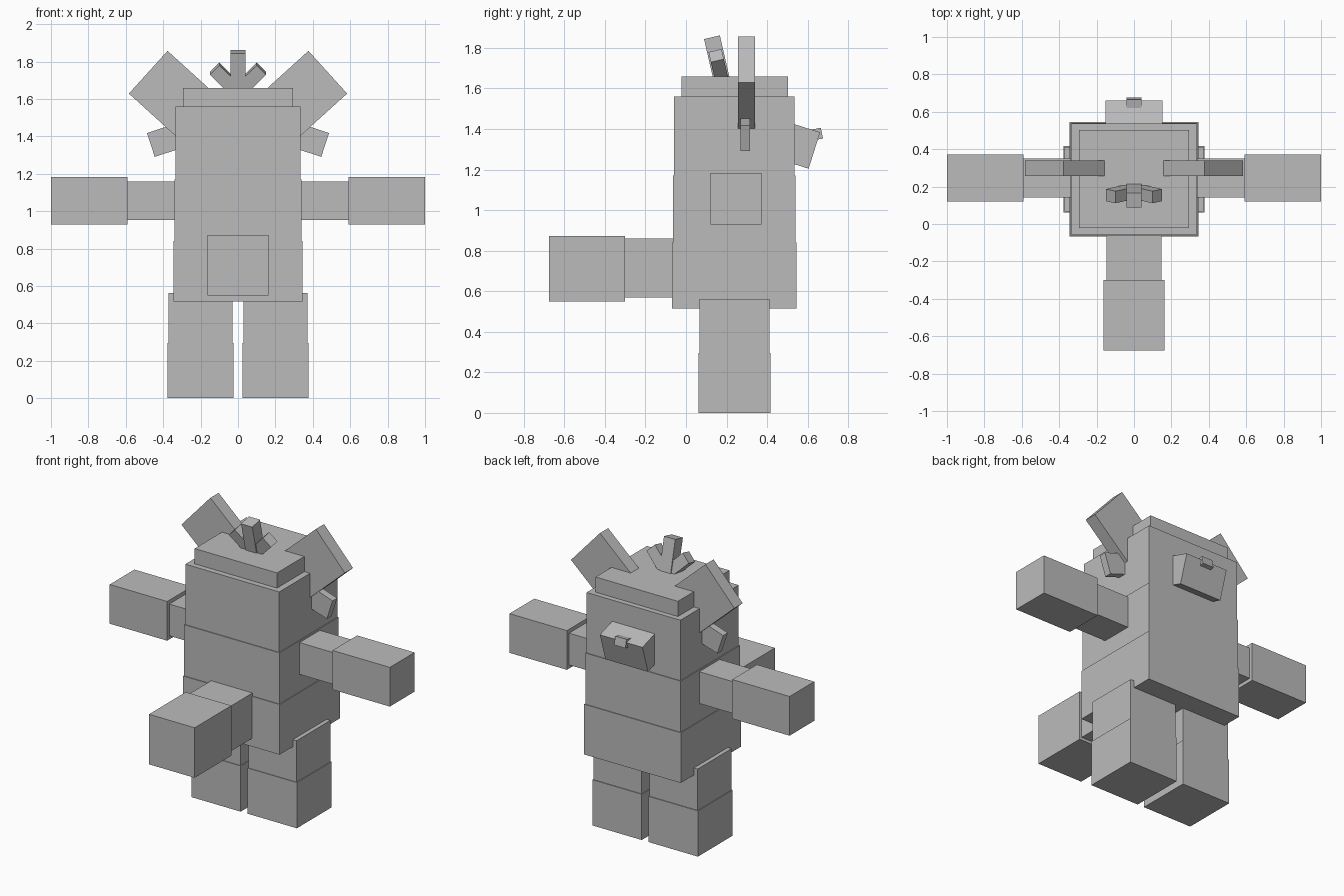
import bpy, bmesh
from math import radians
from mathutils import Matrix, Vector

default = bpy.data.objects.get("Cube")
if default:
    bpy.data.objects.remove(default, do_unlink=True)

grey = bpy.data.materials.new("plain grey")
grey.use_nodes = True
grey.diffuse_color = (0.5, 0.5, 0.5, 1)
grey.node_tree.nodes["Principled BSDF"].inputs["Base Color"].default_value = grey.diffuse_color


def solid(name, low, high, matrix=Matrix()):
    """Box between two local corners, placed by a matrix."""
    low, high = Vector(low), Vector(high)
    bm = bmesh.new()
    bmesh.ops.create_cube(bm, size=1)
    for v in bm.verts:
        v.co = Vector(a + (b - a) * (c + 0.5) for a, b, c in zip(low, high, v.co))
    mesh = bpy.data.meshes.new(name)
    bm.to_mesh(mesh)
    bm.free()
    mesh.materials.append(grey)
    obj = bpy.data.objects.new(name, mesh)
    obj.matrix_world = matrix
    bpy.context.collection.objects.link(obj)
    return obj


def turned(place, degrees, axis):
    return Matrix.Translation(place) @ Matrix.Rotation(radians(degrees), 4, axis)


# Stacked trunk and head
solid("hips", (-0.345, -0.068, 0.516), (0.345, 0.546, 0.84))
solid("chest", (-0.34, -0.063, 0.84), (0.34, 0.541, 1.17))
solid("head", (-0.335, -0.058, 1.17), (0.335, 0.536, 1.56))
solid("head_cap", (-0.294, -0.022, 1.55), (0.294, 0.502, 1.658))

# Tail
solid("tail_base", (-0.148, -0.31, 0.568), (0.148, 0, 0.86))
solid("tail_tip", (-0.163, -0.675, 0.55), (0.163, -0.3, 0.873))

# Muzzle and nose, on the side away from the tail
solid("muzzle", (-0.152, -0.2, -0.094), (0.152, 0, 0.094),
      turned((0, 0.633, 1.294), -17.5, 'X'))
solid("nose", (-0.04, -0.05, -0.027), (0.04, 0, 0.027),
      turned((0, 0.67, 1.38), 12, 'X'))

# Tuft of three strands leaning together
lean = turned((0, 0.177, 1.64), 13, 'X')
solid("tuft_middle", (-0.04, -0.04, -0.05), (0.04, 0.04, 0.218), lean)

# Paired parts
for side, label in ((1, "left"), (-1, "right")):
    def pair(name, low, high):
        xs = sorted((side * low[0], side * high[0]))
        solid(label + "_" + name, (xs[0], *low[1:]), (xs[1], *high[1:]))

    def flap(name, tip, degrees, length, thick, width):
        xs = sorted((0, -side * length))
        solid(label + "_" + name, (xs[0], -thick / 2, -width / 2),
              (xs[1], thick / 2, width / 2),
              turned((side * tip[0], tip[1], tip[2]), side * degrees, 'Y'))

    pair("upper_arm", (0.3, 0.142, 0.953), (0.6, 0.35, 1.158))
    pair("hand", (0.59, 0.12, 0.93), (1.0, 0.372, 1.183))
    pair("upper_leg", (0.029, 0.066, 0.295), (0.372, 0.412, 0.562))
    pair("foot", (0.024, 0.062, 0), (0.377, 0.417, 0.295))
    flap("ear", (0.48, 0.298, 1.743), -42.2, 0.42, 0.084, 0.308)
    flap("cheek_tuft", (0.466, 0.293, 1.354), 18.3, 0.2, 0.047, 0.134)
    solid("tuft_" + label, (-0.036, -0.033, 0), (0.036, 0.033, 0.177),
          lean @ Matrix.Rotation(radians(45 * side), 4, 'Y'))
